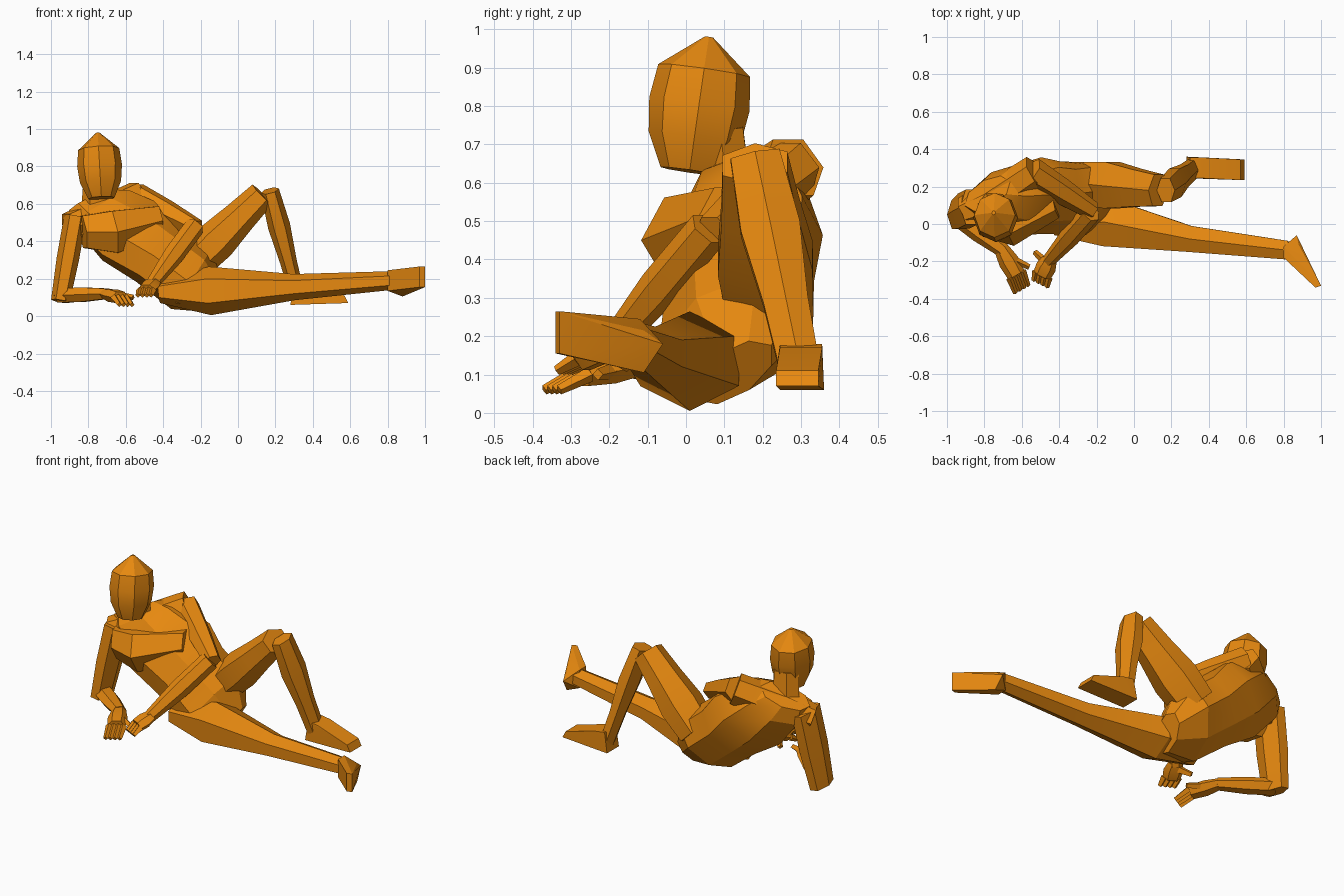
import bpy, bmesh, math
from mathutils import Vector

cube = bpy.data.objects.get("Cube")
if cube:
    bpy.data.objects.remove(cube)

orange = bpy.data.materials.new("orange clay")
orange.use_nodes = True
orange.diffuse_color = (.8, .25, .005, 1)
shader = orange.node_tree.nodes["Principled BSDF"]
shader.inputs["Base Color"].default_value = orange.diffuse_color

Y = Vector((0, 1, 0))
Z = Vector((0, 0, 1))


def finish(name, bm):
    """Turn a bmesh into a shaded object with the body colour."""
    bmesh.ops.recalc_face_normals(bm, faces=bm.faces)
    mesh = bpy.data.meshes.new(name)
    bm.to_mesh(mesh)
    bm.free()
    mesh.materials.append(orange)
    body_part = bpy.data.objects.new(name, mesh)
    bpy.context.collection.objects.link(body_part)
    bpy.ops.object.select_all(action="DESELECT")
    body_part.select_set(True)
    bpy.context.view_layer.objects.active = body_part
    bpy.ops.object.shade_smooth_by_angle(angle=math.radians(25))


def loft(name, frames, sides):
    """Skin elliptical rings given as (centre, half width, half depth)."""
    bm = bmesh.new()
    angles = [math.tau * i / sides for i in range(sides)]
    rings = [[bm.verts.new(centre + wide * math.cos(a) + deep * math.sin(a)) for a in angles]
             for centre, wide, deep in frames]
    for low, high in zip(rings, rings[1:]):
        for i in range(sides):
            bm.faces.new((low[i - 1], low[i], high[i], high[i - 1]))
    bm.faces.new(rings[0])
    bm.faces.new(rings[-1])
    finish(name, bm)


def tube(name, path, radii, ref=Z, flat=1, sides=6):
    """Tapered limb; a two-point path is divided evenly among the radii."""
    path = [Vector(p) for p in path]
    start, end = path[0], path[-1]
    if len(path) == 2:
        path = [start.lerp(end, i / (len(radii) - 1)) for i in range(len(radii))]
    axis = (end - start).normalized()
    side = axis.cross(ref).normalized()
    up = side.cross(axis)
    loft(name, [(p, side * r, up * r * flat) for p, r in zip(path, radii)], sides)


def foot(name, heel, profile, across):
    """Wedge made by widening a side profile both ways, with a pointed heel."""
    bm = bmesh.new()
    bm.verts.new(heel)
    for point in profile:
        for sign in (-1, 1):
            bm.verts.new(Vector(point) + across * sign)
    bmesh.ops.convex_hull(bm, input=bm.verts)
    finish(name, bm)


def hand(name, wrist, knuckle, tip, thumb):
    """Palm with four fingers side by side and a thumb."""
    wrist, knuckle, tip, thumb = map(Vector, (wrist, knuckle, tip, thumb))
    tube(f"{name}_palm", (wrist, knuckle), (.04, .055, .05), flat=.7)
    across = (knuckle - wrist).cross(Z).normalized() * .026
    for i in range(4):
        offset = across * (i - 1.5)
        tube(f"{name}_finger_{i + 1}", (knuckle + offset, tip + offset),
             (.02, .013), sides=4)
    tube(f"{name}_thumb", (wrist.lerp(knuckle, .3), thumb), (.025, .015), sides=4)


# Torso: rings blend from the tilted shoulder line to the tilted hip line
right_shoulder, left_shoulder = Vector((-.9, .06, .5)), Vector((-.57, .26, .66))
right_hip, left_hip = Vector((-.33, -.05, .07)), Vector((-.17, .31, .33))
spine = right_shoulder + left_shoulder - right_hip - left_hip
rings = []
for t, width, depth in ((-.1, .7, .08), (.03, 1, .14), (.35, 1.2, .18), (.65, 1, .17),
                        (1, 1, .16), (1.25, .5, .07)):
    right, left = right_shoulder.lerp(right_hip, t), left_shoulder.lerp(left_hip, t)
    half = (left - right) / 2
    rings.append(((left + right) / 2, half * width, half.cross(spine).normalized() * depth))
loft("torso", rings, 8)

# Shoulders and broad chest
tube("shoulder_yoke", [(-.9, .07, .48), (-.75, .13, .53), (-.53, .28, .64)], (.08, .1, .09))
tube("chest", [(-.83, .03, .45), (-.67, .01, .45), (-.42, .12, .51)], (.1, .13, .09))

# Neck and head
tube("neck", [(-.75, .11, .55), (-.74, .09, .74)], (.09, .085), ref=Y, flat=.8)
tube("head", [(-.73, .01, .63), (-.75, .06, .98)], (.07, .11, .12, .11, .01),
     ref=Y, flat=1.1, sides=8)

# Supporting arm
tube("right_upper_arm", [(-.87, .09, .53), (-.95, .05, .08)], (.06, .06, .05),
     ref=Y, flat=1.8)
tube("right_forearm", [(-.95, .05, .11), (-.7, -.14, .12)], (.055, .055, .04), flat=.8)
hand("right", (-.71, -.13, .12), (-.63, -.27, .1), (-.6, -.35, .06), (-.56, -.23, .1))

# Arm resting across the body
tube("left_upper_arm", [(-.55, .28, .64), (-.22, .07, .47)], (.08, .07, .05))
tube("left_forearm", [(-.23, .06, .48), (-.46, -.2, .17)], (.055, .055, .035))
hand("left", (-.45, -.19, .18), (-.49, -.27, .14), (-.5, -.32, .11), (-.53, -.15, .12))

# Outstretched leg
tube("right_leg", [(-.42, 0, .13), (-.15, .01, .135), (.3, -.08, .155), (.82, -.14, .19)],
     (.06, .13, .07, .05), ref=Y, flat=1.15)
foot("right_foot", (.87, -.06, .18),
     [(.8, -.18, .19), (.8, -.12, .19), (.88, -.11, .16), (1, -.33, .21), (.97, -.34, .21)],
     Z * .055)

# Raised leg
tube("left_thigh", [(-.24, .22, .28), (.13, .18, .65)], (.1, .11, .09, .075), ref=Y, flat=1.3)
tube("left_shin", [(.17, .18, .67), (.32, .3, .1)], (.05, .06, .045, .04), ref=Y, flat=1.5)
foot("left_foot", (.28, .36, .06),
     [(.28, .3, .06), (.3, .3, .18), (.37, .3, .17), (.57, .29, .11), (.59, .29, .07)],
     Y * .055)
